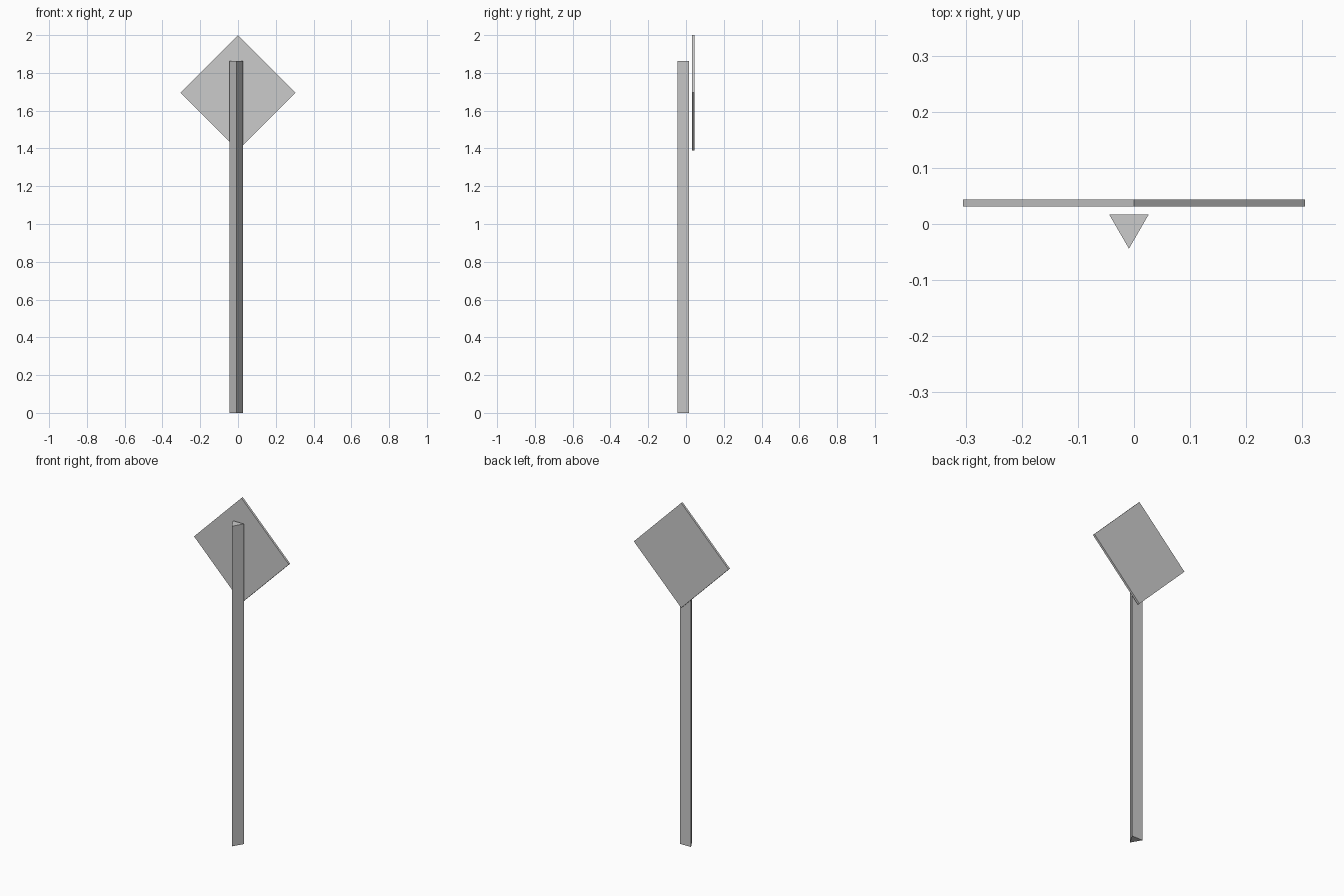
import bpy, bmesh
from math import radians, sin, cos, sqrt
from mathutils import Matrix

if "Cube" in bpy.data.objects:
    bpy.data.objects.remove(bpy.data.objects["Cube"])


def prism(name, profile, depth, matrix):
    """Extrude a flat profile along local z into a closed solid."""
    bm = bmesh.new()
    base = bm.faces.new([bm.verts.new((x, y, 0)) for x, y in profile])
    ext = bmesh.ops.extrude_face_region(bm, geom=[base])
    verts = [v for v in ext["geom"] if isinstance(v, bmesh.types.BMVert)]
    bmesh.ops.translate(bm, verts=verts, vec=(0, 0, depth))
    bm.transform(matrix)
    bmesh.ops.recalc_face_normals(bm, faces=bm.faces)
    mesh = bpy.data.meshes.new(name)
    bm.to_mesh(mesh)
    bm.free()
    obj = bpy.data.objects.new(name, mesh)
    bpy.context.collection.objects.link(obj)
    return obj


def polygon(sides, radius, start):
    return [(radius * cos(radians(start + 360 * i / sides)),
             radius * sin(radians(start + 360 * i / sides))) for i in range(sides)]


# Three-sided post, edge facing the front
post_radius = 0.07 / sqrt(3)
prism("post", polygon(3, post_radius, -90), 1.862,
      Matrix.Translation((-0.009, -0.044 + post_radius, 0)))

# Diamond sign panel standing just behind the post
prism("sign_panel", polygon(4, 0.305, 0), 0.0125,
      Matrix.Translation((0, 0.044, 1.695)) @ Matrix.Rotation(radians(90), 4, 'X'))
